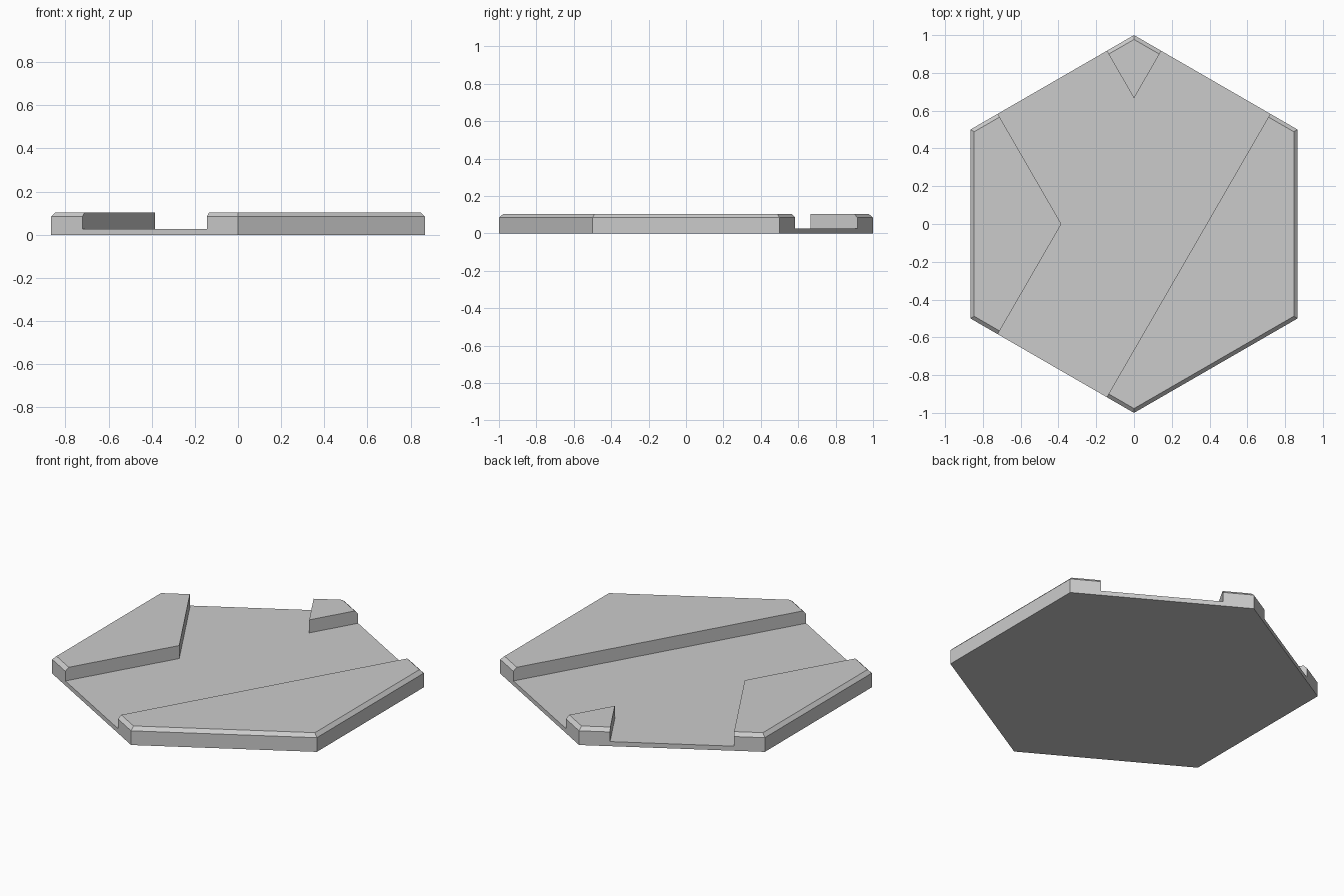
import bpy
import bmesh
from math import cos, sin, radians
from mathutils import Vector

cube = bpy.data.objects.get("Cube")
if cube:
    bpy.data.objects.remove(cube, do_unlink=True)

TOP = 0.104      # raised ground height
FLOOR = 0.027    # path floor height
CHAMFER = 0.02   # outer rim chamfer
HALF = 0.333     # half width of the paths
REACH = 1.3      # cutter overshoot past the rim


def polar(angle, radius=1.0):
    a = radians(angle)
    return Vector((cos(a) * radius, sin(a) * radius, 0))


def prism(name, outline, z0, z1, chamfer=0.0):
    """Extrude a flat outline upward, optionally chamfering its top rim."""
    bm = bmesh.new()
    base = bm.faces.new([bm.verts.new((p.x, p.y, z0)) for p in outline])
    grown = bmesh.ops.extrude_face_region(bm, geom=[base], use_keep_orig=True)["geom"]
    top_verts = [g for g in grown if isinstance(g, bmesh.types.BMVert)]
    bmesh.ops.translate(bm, verts=top_verts, vec=(0, 0, z1 - z0))
    if chamfer:
        rim = [e for e in bm.edges if all(v in top_verts for v in e.verts)]
        bmesh.ops.bevel(bm, geom=rim, offset=chamfer, segments=1,
                        affect='EDGES', profile=0.5)
    bmesh.ops.recalc_face_normals(bm, faces=bm.faces[:])
    mesh = bpy.data.meshes.new(name)
    bm.to_mesh(mesh)
    bm.free()
    obj = bpy.data.objects.new(name, mesh)
    bpy.context.scene.collection.objects.link(obj)
    return obj


# Hexagonal tile with a chamfered rim
tile = prism("hex_path_tile", [polar(30 + 60 * i) for i in range(6)], 0, TOP, CHAMFER)

# Straight path plus a branch, as one cutter outline
main_dir, main_left = polar(60, REACH), polar(150, HALF)
branch_dir, branch_left = polar(120, REACH), polar(210, HALF)
# Corners where the branch meets the main path
low_corner = polar(180, HALF / cos(radians(30)))
high_corner = polar(90, 2 * HALF)
outline = [
    -main_dir - main_left,
    main_dir - main_left,
    main_dir + main_left,
    high_corner,
    branch_dir - branch_left,
    branch_dir + branch_left,
    low_corner,
    -main_dir + main_left,
]
cutter = prism("path_cutter", outline, FLOOR, TOP + 0.2)
cutter.hide_render = True

# Carve the paths and drop the cutter
carve = tile.modifiers.new("carve_paths", 'BOOLEAN')
carve.operation = 'DIFFERENCE'
carve.solver = 'EXACT'
carve.object = cutter
bpy.context.view_layer.update()
carved = bpy.data.meshes.new_from_object(
    tile.evaluated_get(bpy.context.evaluated_depsgraph_get()))
tile.modifiers.clear()
tile.data = carved
bpy.data.objects.remove(cutter, do_unlink=True)

# Plain grey material
grey = bpy.data.materials.new("light_grey")
grey.use_nodes = True
colour = (0.6, 0.6, 0.6, 1)
grey.diffuse_color = colour
grey.node_tree.nodes["Principled BSDF"].inputs["Base Color"].default_value = colour
tile.data.materials.clear()
tile.data.materials.append(grey)
